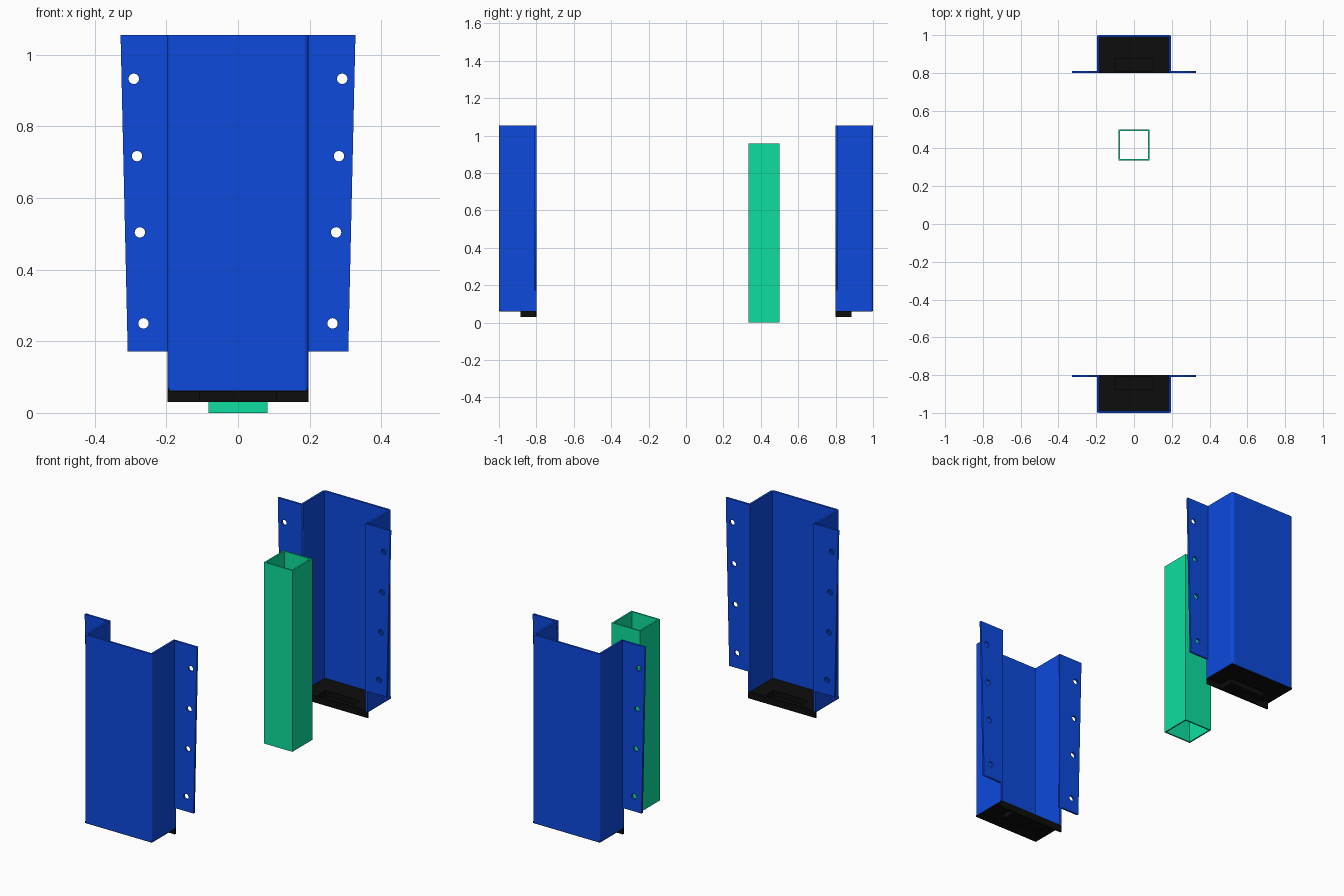
import bpy, bmesh, math
from mathutils import Vector

if "Cube" in bpy.data.objects:
    bpy.data.objects.remove(bpy.data.objects["Cube"])

T = 0.011                      # sheet thickness
TOP, BASE = 1.055, 0.063       # channel height range
W = 0.197                      # channel half width
Y_IN, Y_OUT = 0.80, 1.0        # open side and web of the channel


def material(name, rgb):
    m = bpy.data.materials.new(name)
    m.diffuse_color = (*rgb, 1)
    m.use_nodes = True
    m.node_tree.nodes["Principled BSDF"].inputs["Base Color"].default_value = m.diffuse_color
    return m


BLUE = material("blue_steel", (0.004, 0.067, 0.73))
BLACK = material("black_steel", (0.004, 0.004, 0.004))
GREEN = material("green_steel", (0.004, 0.73, 0.35))


def add_mesh(name, bm, mat):
    bmesh.ops.recalc_face_normals(bm, faces=bm.faces)
    me = bpy.data.meshes.new(name)
    bm.to_mesh(me)
    bm.free()
    me.materials.append(mat)
    ob = bpy.data.objects.new(name, me)
    bpy.context.collection.objects.link(ob)
    return ob


def add_box(bm, x0, x1, y0, y1, z0, z1):
    verts = bmesh.ops.create_cube(bm, size=1)["verts"]
    for v in verts:
        v.co = Vector(((x0 + x1) / 2 + v.co.x * (x1 - x0),
                       (y0 + y1) / 2 + v.co.y * (y1 - y0),
                       (z0 + z1) / 2 + v.co.z * (z1 - z0)))


def arc(cx, cy, r, a0, a1, n=4):
    return [(cx + r * math.cos(math.radians(a0 + (a1 - a0) * i / n)),
             cy + r * math.sin(math.radians(a0 + (a1 - a0) * i / n))) for i in range(n + 1)]


def flat_plate(name, loops, thickness, mat):
    """Flat plate in the xz plane; loops after the first become holes."""
    cu = bpy.data.curves.new(name, "CURVE")
    cu.dimensions, cu.fill_mode, cu.extrude = "2D", "BOTH", thickness / 2
    for loop in loops:
        sp = cu.splines.new("POLY")
        sp.points.add(len(loop) - 1)
        for p, (x, z) in zip(sp.points, loop):
            p.co = (x, z, 0, 1)
        sp.use_cyclic_u = True
    cu.materials.append(mat)
    ob = bpy.data.objects.new(name, cu)
    bpy.context.collection.objects.link(ob)
    ob.rotation_euler.x = math.pi / 2
    ob.location.y = Y_IN + thickness / 2
    bpy.ops.object.select_all(action="DESELECT")
    ob.select_set(True)
    bpy.context.view_layer.objects.active = ob
    bpy.ops.object.convert(target="MESH")
    bpy.ops.object.transform_apply(location=True, rotation=True, scale=True)
    return bpy.context.object


# U channel: bent sheet profile extruded upwards
R = 0.014
outer = [(W, Y_IN)] + arc(W - R, Y_OUT - R, R, 0, 90)
outer += [(-x, y) for x, y in reversed(outer)]
inner = [(W - T, Y_IN)] + arc(W - R, Y_OUT - R, R - T, 0, 90)
inner += [(-x, y) for x, y in reversed(inner)]
bm = bmesh.new()
rings = [[bm.verts.new((x, y, z)) for x, y in pts]
         for pts, z in ((outer, BASE), (outer, TOP), (inner, TOP), (inner, BASE))]
for k in range(4):
    a, b = rings[k], rings[(k + 1) % 4]
    for i in range(len(a) - 1):
        bm.faces.new((a[i], a[i + 1], b[i + 1], b[i]))
for i in (0, -1):
    bm.faces.new([r[i] for r in rings])
channel = add_mesh("back_channel", bm, BLUE)

# Tapered side flange with four bolt holes, mirrored to the other side
outline = [(W - T, 0.172), (0.308, 0.172), (0.328, TOP), (W - T, TOP)]
holes = [arc(x, z, 0.0145, 0, 345, 23) for x, z in
         ((0.264, 0.25), (0.274, 0.504), (0.282, 0.717), (0.291, 0.933))]
flange = flat_plate("back_flanges", [outline] + holes, T, BLUE)
flange.modifiers.new("mirror", "MIRROR")

# Floor plate with a turned-down lip and a sunken pocket at the open edge
F0, F1, LOW = 0.059, 0.068, 0.031
PX, PY, t = 0.10, 0.885, 0.008
bm = bmesh.new()
add_box(bm, -W + 0.002, W - 0.002, PY, Y_OUT - 0.003, F0, F1)
for s in (-1, 1):
    x0, x1 = sorted((s * PX, s * (W - 0.002)))
    add_box(bm, x0, x1, Y_IN, PY, F0, F1)
    add_box(bm, *sorted((s * PX, s * (PX + t))), Y_IN, PY, LOW, F0)
add_box(bm, -W, W, Y_IN, Y_IN + t, LOW, F1)
add_box(bm, -PX, PX, PY - t, PY, LOW, F1)
add_box(bm, -PX, PX, Y_IN + t, PY - t, LOW, LOW + t)
floor = add_mesh("back_floor_plate", bm, BLACK)

# Front bracket: the same parts turned half way round
for ob in (channel, flange, floor):
    dup = ob.copy()
    dup.name = ob.name.replace("back", "front")
    dup.rotation_euler.z = math.pi
    bpy.context.collection.objects.link(dup)

# Square post: open hollow tube
bm = bmesh.new()
H, CY, PT = 0.083, 0.418, 0.008
rings = []
for h, z in ((H, 0), (H, 0.957), (H - PT, 0.957), (H - PT, 0)):
    rings.append([bm.verts.new((sx * h, CY + sy * h, z))
                  for sx, sy in ((-1, -1), (1, -1), (1, 1), (-1, 1))])
for k in range(4):
    a, b = rings[k], rings[(k + 1) % 4]
    for i in range(4):
        j = (i + 1) % 4
        bm.faces.new((a[i], a[j], b[j], b[i]))
add_mesh("square_post", bm, GREEN)
